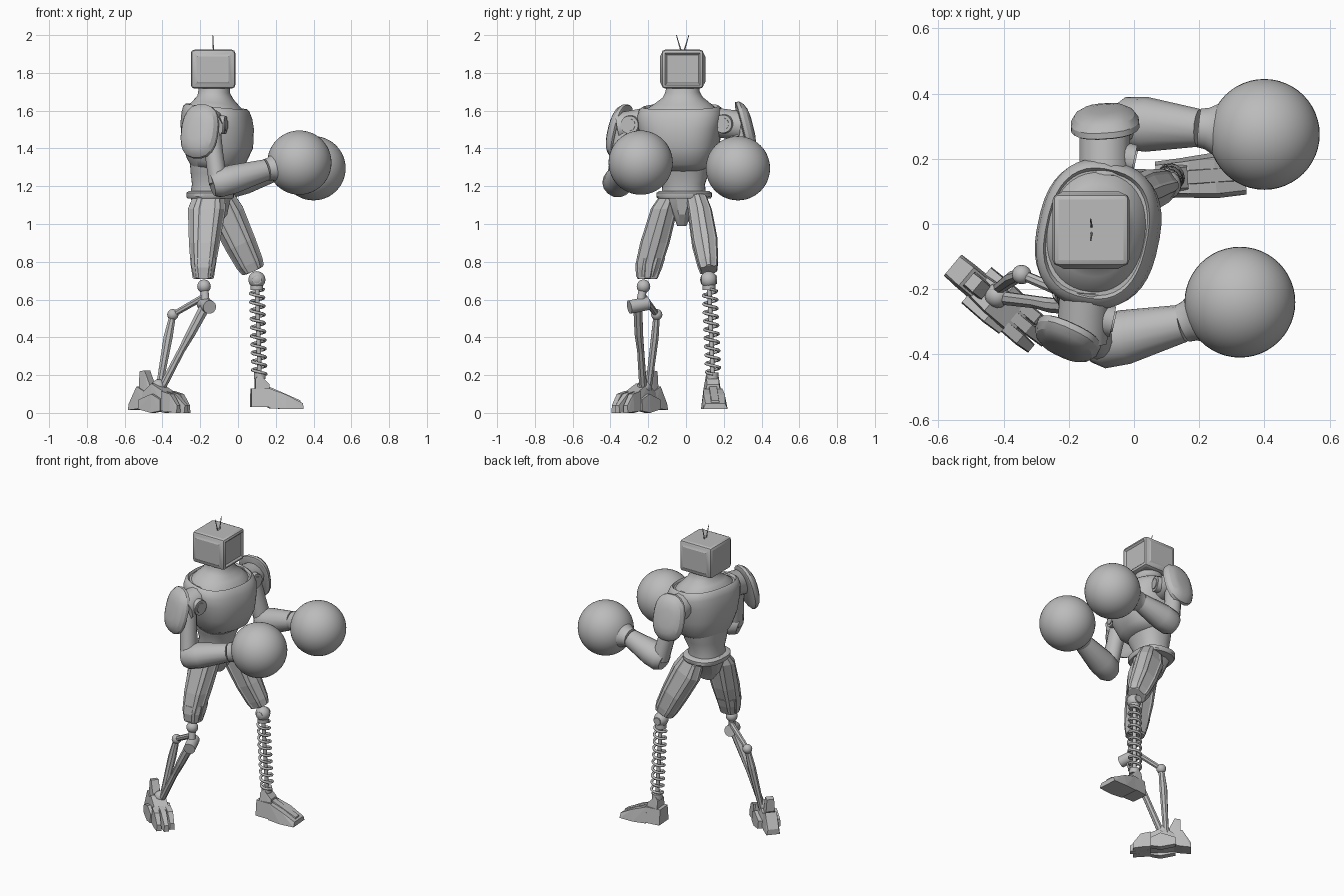
import bpy, bmesh, math
from mathutils import Vector, Matrix

cube = bpy.data.objects.get("Cube")
if cube:
    bpy.data.objects.remove(cube, do_unlink=True)

grey = bpy.data.materials.new("plain_grey")
grey.use_nodes = True
grey.diffuse_color = (0.5, 0.5, 0.5, 1)
grey.node_tree.nodes["Principled BSDF"].inputs["Base Color"].default_value = (0.5, 0.5, 0.5, 1)


def finish(name, bm, angle=35):
    """Turn a bmesh into a shaded object."""
    bmesh.ops.recalc_face_normals(bm, faces=bm.faces)
    mesh = bpy.data.meshes.new(name)
    bm.to_mesh(mesh)
    bm.free()
    mesh.materials.append(grey)
    ob = bpy.data.objects.new(name, mesh)
    bpy.context.collection.objects.link(ob)
    if angle:
        bpy.ops.object.select_all(action='DESELECT')
        ob.select_set(True)
        bpy.context.view_layer.objects.active = ob
        bpy.ops.object.shade_smooth_by_angle(angle=math.radians(angle))
    return ob


def loft(name, rings, n=24, power=2.0, axis=None, spin=0, tilt=0, matrix=None, panel=0, angle=35):
    """Skin superellipse rings (x, y, z, ra, rb) set square to an axis."""
    bm = bmesh.new()
    d = (Vector(axis) if axis else Vector(rings[-1][:3]) - Vector(rings[0][:3])).normalized()
    ref = Vector((1, 0, 0)) if abs(d.y) > 0.9 else Vector((0, 1, 0))
    u = ref.cross(d).normalized()
    v = d.cross(u)
    turn = Matrix.Rotation(math.radians(spin), 3, d)
    loops = []
    for x, y, z, ra, rb in rings:
        loop = []
        for i in range(n):
            t = 2 * math.pi * (i + 0.5) / n
            c, s = math.cos(t), math.sin(t)
            a = math.copysign(abs(c) ** (2 / power), c) * ra
            b = math.copysign(abs(s) ** (2 / power), s) * rb
            loop.append(bm.verts.new(Vector((x, y, z)) + turn @ (u * a + v * b) - d * a * tilt))
        loops.append(loop)
    strips = []
    for low, high in zip(loops, loops[1:]):
        for i in range(n):
            j = (i + 1) % n
            face = bm.faces.new((low[i], low[j], high[j], high[i]))
            if i % 2:
                strips.append(face)
    bm.faces.new(loops[0][::-1])
    bm.faces.new(loops[-1])
    if panel:
        # Every second column becomes one long raised plate
        bmesh.ops.recalc_face_normals(bm, faces=bm.faces)
        bmesh.ops.inset_region(bm, faces=strips, thickness=0.006, depth=panel, use_even_offset=True)
    if matrix:
        bm.transform(matrix)
    return finish(name, bm, angle)


def rod(name, p, q, r, r2=None, n=16):
    r2 = r2 or r
    return loft(name, [(*p, r, r), (*q, r2, r2)], n)


def ball(name, p, r, seg=32):
    bm = bmesh.new()
    bmesh.ops.create_uvsphere(bm, u_segments=seg, v_segments=seg // 2, radius=r)
    bm.transform(Matrix.Translation(p))
    return finish(name, bm, 60)


def wedge(name, matrix, ends, y=0):
    """Convex block between slices (x, half width, low, high)."""
    bm = bmesh.new()
    for x, w, lo, hi in ends:
        for side in (-1, 1):
            bm.verts.new((x, y + side * w, lo))
            bm.verts.new((x, y + side * w * 0.8, hi))
    bmesh.ops.convex_hull(bm, input=bm.verts)
    bmesh.ops.dissolve_limit(bm, angle_limit=0.02, verts=bm.verts, edges=bm.edges)
    bm.transform(matrix)
    return finish(name, bm, 0)


def place(x, y, z, turn=0, lean=0):
    return (Matrix.Translation((x, y, z)) @ Matrix.Rotation(math.radians(turn), 4, 'Z')
            @ Matrix.Rotation(math.radians(lean), 4, 'X'))


# Head: bevelled box, sunken screen at the front, raised panels on both sides
bm = bmesh.new()
bmesh.ops.create_cube(bm, size=1, matrix=Matrix.Translation((-0.132, -0.018, 1.82))
                      @ Matrix.Diagonal((0.235, 0.222, 0.205, 1)))
bmesh.ops.bevel(bm, geom=bm.edges, offset=0.018, segments=2, affect='EDGES', profile=0.5)
bm.normal_update()
for normal, width, depth in (((1, 0, 0), 0.014, -0.01), ((0, 1, 0), 0.024, 0.009), ((0, -1, 0), 0.024, 0.009)):
    face = max(bm.faces, key=lambda f: f.normal.dot(Vector(normal)) * f.calc_area())
    bmesh.ops.inset_region(bm, faces=[face], thickness=width, depth=depth)
finish("head", bm, 20)
for side in (-1, 1):
    rod("antenna", (-0.13, -0.018 + side * 0.008, 1.915), (-0.133, -0.018 + side * 0.033, 2.0), 0.004, 0.002, 6)

# Torso
UP = (0, 0, 1)
loft("chest", [(-.13, -.02, 1.29, .11, .13), (-.115, -.02, 1.33, .15, .17), (-.11, -.025, 1.42, .185, .20),
               (-.11, -.03, 1.52, .188, .222), (-.112, -.03, 1.575, .18, .228), (-.115, -.03, 1.61, .168, .216),
               (-.115, -.029, 1.622, .156, .2), (-.115, -.028, 1.608, .15, .19)],
     40, 2.5, UP, -12, 0.1, angle=50)
loft("neck", [(-.115, -.025, 1.575, .158, .196), (-.116, -.025, 1.612, .148, .182),
              (-.118, -.02, 1.642, .118, .142), (-.12, -.018, 1.67, .094, .106), (-.125, -.018, 1.70, .083, .09),
              (-.125, -.018, 1.74, .08, .086)], 40, 2.2, UP, -10, 0.1, angle=50)
loft("abdomen", [(-.15, -.012, 1.14, .105, .12), (-.145, -.012, 1.21, .098, .112),
                 (-.135, -.015, 1.27, .115, .135), (-.13, -.015, 1.34, .125, .15)], 32, 2.3, UP, -6)
loft("belt", [(-.147, -.01, 1.135, .12, .14), (-.147, -.01, 1.145, .126, .147),
              (-.147, -.01, 1.165, .126, .147), (-.147, -.01, 1.175, .112, .13)], 32, 2.5, UP, -4)
loft("pelvis", [(-.14, -.022, 0.99, .04, .025), (-.14, -.022, 1.05, .085, .05),
                (-.145, -.015, 1.14, .11, .10)], 12, 2.6, UP, angle=20)


def shoulder_plate(name, side, matrix):
    rings = [(0, side * d, 0, s * 0.147, s * 0.106) for d, s in
             ((-0.03, 0.94), (-0.026, 1), (-0.008, 0.99), (0.012, 0.87), (0.026, 0.66), (0.032, 0.4))]
    loft(name, rings, 20, 2.5, (0, side, 0), matrix=matrix, angle=25)


# Shoulders, with a round hub on the front of each joint
shoulder_plate("right_shoulder_plate", -1, place(-0.21, -0.362, 1.495, -25, -14))
shoulder_plate("left_shoulder_plate", 1, place(-0.09, 0.322, 1.51, 4, 14))
for name, inner, outer in (("right", (-.15, -.2, 1.54), (-.16, -.36, 1.51)),
                           ("left", (-.09, .14, 1.54), (-.09, .29, 1.52))):
    rod(name + "_shoulder_joint", inner, outer, 0.08, 0.08, 12)
    mid = (Vector(inner) + Vector(outer)) * 0.5
    face = Vector((0.09, -0.02, 0))
    rod(name + "_shoulder_hub", mid, mid + face, 0.056, 0.048, 20)
    rod(name + "_shoulder_cap", mid + face, mid + face * 1.06, 0.032, 0.032, 20)

# Arms and round gloves
arms = {"right": ((-.145, -.32, 1.50), (-.105, -.365, 1.215), (.15, -.305, 1.287), (.325, -.24, 1.325)),
        "left": ((-.09, .27, 1.50), (-.03, .31, 1.215), (.20, .295, 1.285), (.40, .275, 1.295))}
for name, (shoulder, elbow, wrist, hand) in arms.items():
    s, e, w, h = map(Vector, (shoulder, elbow, wrist, hand))
    loft(name + "_upper_arm", [(*s, .055, .055), (*s.lerp(e, .4), .05, .055), (*e, .05, .06)], 14)
    back = e - (w - e) * 0.13
    loft(name + "_forearm", [(*back, .06, .055), (*e, .077, .08), (*e.lerp(w, .3), .078, .084),
                             (*w, .057, .058)], 14)
    loft(name + "_cuff", [(*w, .058, .06), (*w.lerp(h, .12), .061, .064),
                          (*w.lerp(h, .35), .085, .09), (*w.lerp(h, .6), .13, .13)], 32)
    ball(name + "_glove", h, 0.17, 48)

# Thighs: faceted armour with long raised plates
loft("right_thigh", [(-.155, -.09, 1.14, .08, .05), (-.165, -.115, 1.08, .095, .068), (-.178, -.165, .90, .077, .076),
                     (-.184, -.195, .79, .062, .07), (-.184, -.205, .71, .05, .052)],
     12, 2.6, UP, panel=0.007, angle=0)
loft("left_thigh", [(-.09, .055, 1.13, .07, .05), (-.06, .075, 1.05, .09, .06), (.01, .10, .90, .08, .065),
                    (.06, .115, .795, .069, .052), (.08, .12, .755, .057, .042)],
     12, 2.6, panel=0.007, angle=0)
loft("right_knee_guard", [(-.184, -.205, .72, .054, .062), (-.184, -.197, .77, .066, .076),
                          (-.183, -.185, .82, .072, .08)], 8, 2.4, UP, angle=0)

# Left lower leg: knee, rod, coil spring and foot
ball("left_knee", (.10, .12, .705), .045, 24)
rod("left_knee_axle", (.10, .08, .705), (.10, .165, .705), .024)
rod("spring_top_seat", (.10, .122, .65), (.10, .122, .685), .034)
rod("left_shin_rod", (.10, .122, .69), (.115, .142, .18), .012)
coil = bpy.data.curves.new("spring", 'CURVE')
coil.dimensions = '3D'
coil.bevel_depth = 0.008
coil.bevel_resolution = 1
turns, steps = 10, 16
line = coil.splines.new('POLY')
line.points.add(turns * steps)
for i, point in enumerate(line.points):
    f = i / (turns * steps)
    t = 2 * math.pi * i / steps
    point.co = (.10 + .013 * f + .036 * math.cos(t), .126 + .018 * f + .036 * math.sin(t), .655 - .45 * f, 1)
line.use_smooth = True
coil.materials.append(grey)
bpy.context.collection.objects.link(bpy.data.objects.new("spring", coil))

M = place(.12, .14, 0, 4)
wedge("left_ankle", M, [(-.03, .045, .13, .18), (-.01, .04, .12, .205), (.045, .04, .11, .15)])
rod("spring_bottom_seat", (.115, .14, .18), (.115, .14, .215), .032)
wedge("left_heel", M, [(-.052, .055, .03, .13), (.05, .062, .03, .13)])
wedge("left_toe", M, [(.04, .062, .025, .13), (.13, .07, .02, .098), (.222, .065, .02, .05)])
wedge("left_foot_ridge", M, [(.03, .025, .11, .145), (.21, .025, .045, .066)])

# Right lower leg: knee, hinge and two struts
ball("right_knee", (-.18, -.225, .67), .036, 24)
rod("right_knee_link", (-.18, -.225, .67), (-.17, -.245, .57), .022)
rod("right_hinge", (-.15, -.30, .56), (-.185, -.20, .58), .036)
rod("right_hinge_arm", (-.18, -.225, .615), (-.345, -.155, .52), .018, .016, 8)
ball("right_rear_joint", (-.345, -.155, .52), .03, 16)
loft("right_rear_strut", [(-.345, -.155, .52, .018, .018), (-.37, -.165, .40, .026, .022),
                          (-.42, -.20, .12, .018, .018)], 8, angle=0)
loft("right_front_strut", [(-.17, -.255, .57, .03, .026), (-.25, -.25, .42, .026, .024),
                           (-.30, -.24, .33, .02, .02), (-.42, -.225, .10, .022, .022)], 8, angle=0)

# Right foot: segmented, angled outward
M = place(-.415, -.245, 0, -40)
wedge("right_foot_body", M, [(-.10, .045, .03, .10), (-.02, .055, .02, .155), (.09, .055, .02, .10)])
for k in (-1, 0, 1):
    wedge("right_toe", M, [(.06, .020, .01, .115), (.12, .021, .005, .10),
                           (.185 - abs(k) * .02, .016, 0, .04)], k * .041)
for side in (-1, 1):
    wedge("right_side_pad", M, [(-.09, .018, .02, .07), (.0, .02, .0, .10), (.06, .016, .01, .07)], side * .054)
wedge("right_heel", M, [(-.185, .042, .015, .05), (-.13, .045, .02, .14), (-.07, .045, .03, .11)])
wedge("right_heel_flap", M, [(-.12, .028, .14, .22), (-.085, .03, .10, .225), (-.05, .028, .10, .15)])
ball("right_ankle", (-.42, -.22, .14), .038, 16)
